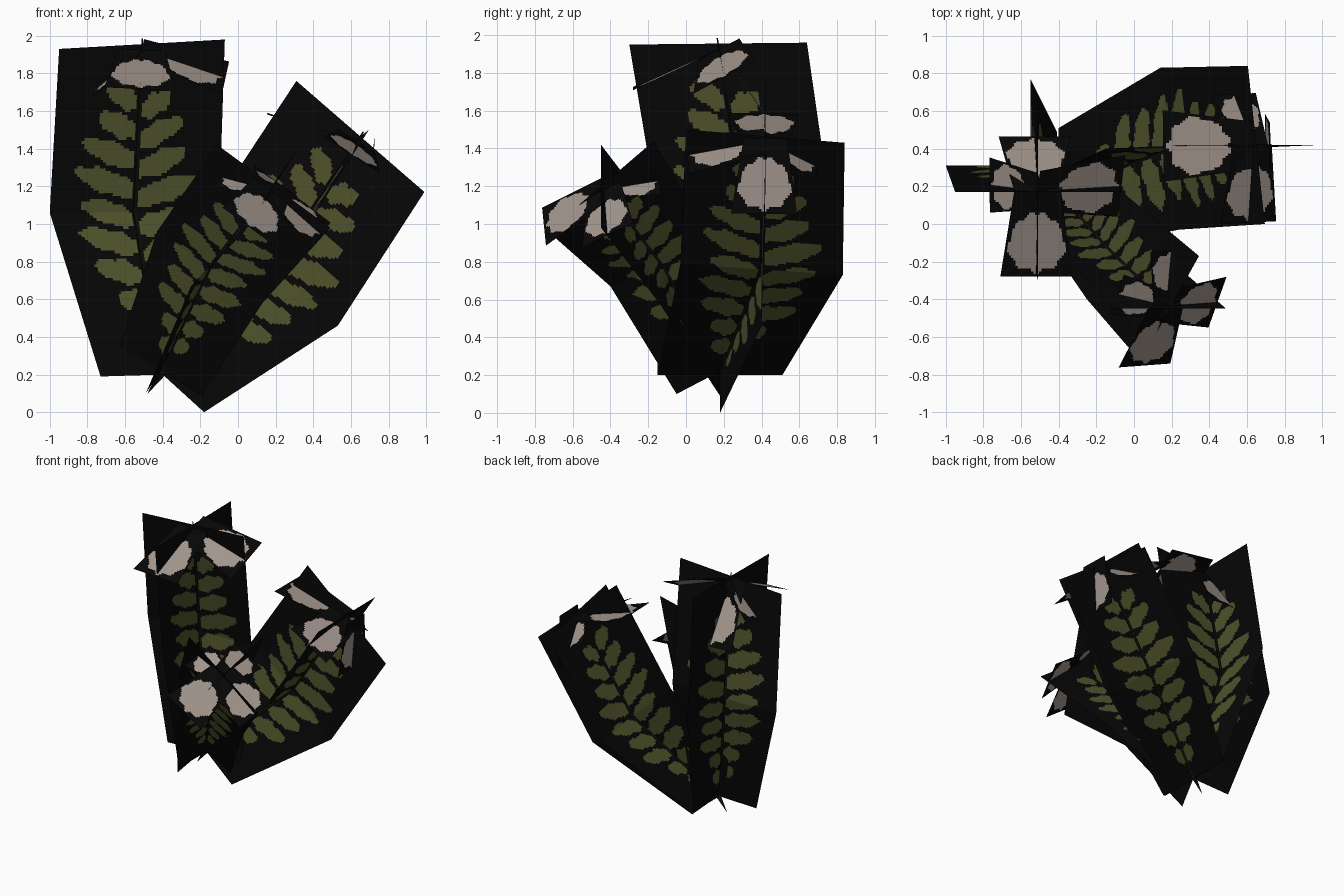
import bpy, math
from mathutils import Vector as V

if "Cube" in bpy.data.objects:
    bpy.data.objects.remove(bpy.data.objects["Cube"])


def material(name, rgb):
    m = bpy.data.materials.new(name)
    m.diffuse_color = (*rgb, 1)
    m.use_nodes = True
    m.node_tree.nodes["Principled BSDF"].inputs["Base Color"].default_value = m.diffuse_color
    return m


BLACK = material("card black", (0.002, 0.002, 0.002))
OLIVE = material("leaf olive", (0.078, 0.084, 0.024))
PINK = material("petal pale pink", (0.365, 0.305, 0.265))
STEM = material("stem dark", (0.004, 0.005, 0.002))


def mesh_object(name, verts, faces, mats, indices=None):
    me = bpy.data.meshes.new(name)
    me.from_pydata(verts, [], faces)
    for m in mats:
        me.materials.append(m)
    if indices:
        me.polygons.foreach_set("material_index", indices)
    me.update()
    ob = bpy.data.objects.new(name, me)
    bpy.context.collection.objects.link(ob)
    return ob


def painted_sheet(name, point, rule, nu, nt, mats):
    """Flat sheet over u in -1..1 and t in 0..1, coloured by rule(u, t)."""
    verts = [point(2 * i / nu - 1, j / nt) for j in range(nt + 1) for i in range(nu + 1)]
    faces, idx = [], []
    for j in range(nt):
        for i in range(nu):
            a = j * (nu + 1) + i
            faces.append((a, a + 1, a + nu + 2, a + nu + 1))
            idx.append(int(rule((2 * i + 1) / nu - 1, (j + 0.5) / nt)))
    return mesh_object(name, verts, faces, mats, idx)


# Leaf reach across the card at given heights along the stem
REACH = [(0, 0), (0.08, 0.1), (0.14, 0.3), (0.3, 0.62), (0.5, 0.72),
         (0.68, 0.62), (0.8, 0.42), (0.9, 0.18), (0.93, 0), (1.1, 0)]


def reach(t):
    for (a, p), (b, q) in zip(REACH, REACH[1:]):
        if a <= t < b:
            return p + (q - p) * (t - a) / (b - a)
    return 0


def leaf_rule(u, t):
    a = abs(u)
    v = (t - a * (0.02 + 0.1 * t)) * 11.5 + (0.3 if u > 0 else 0)
    k = math.floor(v)
    length = reach((k + 0.5) / 11.5) * (1 + 0.1 * math.sin(k * 2.3 + u))
    if a < 0.04 or length < 0.1 or a > length:
        return False
    s = a / length
    half = 0.42 * min(1, 0.5 + 1.6 * s) * math.sqrt(max(0, 1 - s ** 3))
    return abs(v - k - 0.5) < half + 0.04 * math.sin(14 * s + k)


def petal_rule(u, t):
    ang = math.atan2(u, (t - 0.6) * 2)
    r = math.hypot((t - 0.6) / 0.36, u / 0.94)
    return r < 0.96 + 0.05 * math.cos(9 * ang)


def tube(name, pts, radii):
    verts, faces, n = [], [], 4
    for i, p in enumerate(pts):
        d = (pts[min(i + 1, len(pts) - 1)] - pts[max(i - 1, 0)]).normalized()
        x = d.cross(V((0.3, 1, 0))).normalized()
        y = d.cross(x)
        for k in range(n):
            w = 2 * math.pi * k / n
            verts.append(p + (x * math.cos(w) + y * math.sin(w)) * radii[i])
    for i in range(len(pts) - 1):
        for k in range(n):
            faces.append((i * n + k, i * n + (k + 1) % n,
                          (i + 1) * n + (k + 1) % n, (i + 1) * n + k))
    faces += [tuple(range(n))[::-1], tuple(range(len(verts) - n, len(verts)))]
    return mesh_object(name, verts, faces, [STEM])


# Per plant: rows of (centre, half width of card A, half width of card B),
# then (droop, length, roll, gap) for the petals at +A, -A, +B, -B
PLANTS = {
    "tall": ([((-.41, .17, .2), (.32, 0, .01), (0, .32, 0)),
              ((-.55, .31, 1.06), (.45, 0, 0), (0, .46, 0)),
              ((-.51, .17, 1.955), (.44, 0, .025), (0, .47, .005))],
             [(22, .47, 20, 0), (38, .34, 0, 0), (55, .5, 0, 0), (24, .5, 0, 0)]),
    "right": ([((-.4, .18, .2), (.22, 0, -.2), (0, .33, 0)),
               ((.19, .4, .76), (.34, 0, -.3), (-.05, .43, -.03)),
               ((.65, .42, 1.465), (.34, 0, -.295), (-.045, .42, -.035))],
              [(53, .4, 0, .07), (24, .5, 0, 0), (25, .32, 0, 0), (18, .42, 0, 0)]),
    "front": ([((-.41, .18, .22), (.08, .23, .12), (-.22, 0, .13)),
               ((-.15, -.12, .77), (.1, .28, .1), (-.28, .02, .19)),
               ((.19, -.45, 1.2), (.155, .28, .24), (-.3, 0, .22))],
              [(35, .3, 0, 0), (-10, .39, 0, 0), (25, .28, 0, 0), (6, .36, 0, 0)]),
}

for plant, (rows, petals) in PLANTS.items():
    rows = [tuple(V(v) for v in r) for r in rows]

    # Two crossed leaf cards
    for side in (1, 2):
        def card_point(u, t):
            i = 0 if t < 0.5 else 1
            f = t * 2 - i
            lo, hi = rows[i], rows[i + 1]
            return lo[0].lerp(hi[0], f) + lo[side].lerp(hi[side], f) * u
        painted_sheet(f"{plant}_leaf_card_{side}", card_point, leaf_rule,
                      60, 120, [BLACK, OLIVE])

    # Thin stem with a pointed root
    base, mid, top = (r[0] for r in rows)
    axis = (top - mid).normalized()
    tube(f"{plant}_stem", [V((-.48, .18, .1)), base, mid, top + axis * 0.03],
         [0.001, 0.012, 0.01, 0.004])

    # Four drooping petal cards
    dirs = [rows[2][1], -rows[2][1], rows[2][2], -rows[2][2]]
    for n, (h, (droop, length, roll, gap)) in enumerate(zip(dirs, petals)):
        h = h.normalized()
        up = (axis - h * axis.dot(h)).normalized()
        a, r = math.radians(droop), math.radians(roll)
        out = h * math.cos(a) - up * math.sin(a)
        normal = up * math.cos(a) + h * math.sin(a)
        across = up.cross(h).normalized() * math.cos(r) + normal * math.sin(r)
        start = top + h * gap + axis * (gap - 0.03)
        wide = 0.4 * length + 0.6 * min(length * 1.25, 0.5)

        def petal_point(u, t):
            return start + out * (length * t) + across * (u * wide * (0.25 + 0.13 * t))
        painted_sheet(f"{plant}_petal_{n + 1}", petal_point, petal_rule,
                      26, 32, [BLACK, PINK])
